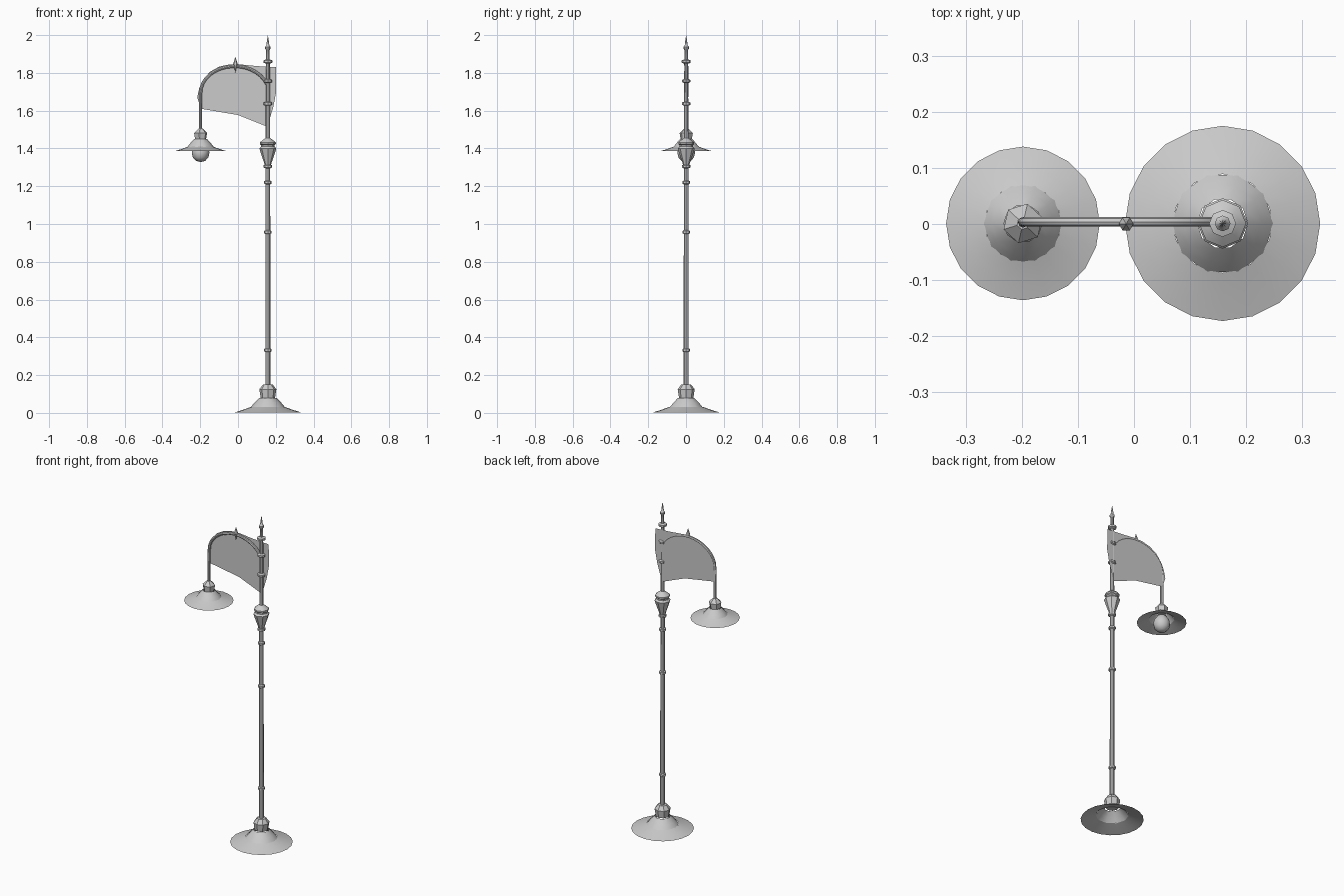
import bpy, bmesh, math
from mathutils import Vector

cube = bpy.data.objects.get("Cube")
if cube:
    bpy.data.objects.remove(cube, do_unlink=True)

grey = bpy.data.materials.new("painted grey metal")
grey.use_nodes = True
grey.diffuse_color = (0.6, 0.6, 0.6, 1)
grey.node_tree.nodes["Principled BSDF"].inputs["Base Color"].default_value = (0.6, 0.6, 0.6, 1)

POST = (0.158, 0.001)
LAMP = (-0.198, 0.001)


def finish(name, bm, smooth=True):
    mesh = bpy.data.meshes.new(name)
    bm.to_mesh(mesh)
    bm.free()
    mesh.materials.append(grey)
    obj = bpy.data.objects.new(name, mesh)
    bpy.context.collection.objects.link(obj)
    if smooth:
        bpy.ops.object.select_all(action="DESELECT")
        obj.select_set(True)
        bpy.context.view_layer.objects.active = obj
        bpy.ops.object.shade_smooth_by_angle(angle=math.radians(35))
    return obj


def lathe(name, centre, profile, sides, turn=0.0):
    """Spin (radius, height) points, listed bottom to top, around a vertical axis."""
    bm = bmesh.new()
    rings = []
    for r, z in profile:
        if r == 0:
            rings.append([bm.verts.new((*centre, z))] * sides)
            continue
        angles = [turn + math.tau * i / sides for i in range(sides)]
        rings.append([bm.verts.new((centre[0] + r * math.cos(a),
                                    centre[1] + r * math.sin(a), z)) for a in angles])
    for low, high in zip(rings, rings[1:]):
        for i in range(sides):
            j = (i + 1) % sides
            corners = list(dict.fromkeys((low[i], low[j], high[j], high[i])))
            bm.faces.new(corners)
    return finish(name, bm)


def tube(name, points, radius, sides=8):
    """Sweep a round section along a path lying in an x-z plane."""
    bm = bmesh.new()
    rings = []
    for i, p in enumerate(points):
        along = (points[min(i + 1, len(points) - 1)] - points[max(i - 1, 0)]).normalized()
        side = Vector((0, 1, 0))
        up = along.cross(side)
        rings.append([bm.verts.new(p + radius * (side * math.cos(a) + up * math.sin(a)))
                      for a in (math.tau * k / sides for k in range(sides))])
    for a, b in zip(rings, rings[1:]):
        for k in range(sides):
            bm.faces.new((a[k], a[(k + 1) % sides], b[(k + 1) % sides], b[k]))
    bm.faces.new(rings[0])
    bm.faces.new(rings[-1])
    bmesh.ops.recalc_face_normals(bm, faces=bm.faces)
    return finish(name, bm)


# Foot: wide open skirt, faceted dome and collar
lathe("base_skirt", POST, [(0.174, 0.003), (0.13, 0.017), (0.088, 0.032)], 20)
lathe("base_dome", POST, [(0.091, 0.03), (0.071, 0.054), (0.045, 0.08)], 10)
lathe("base_collar", POST,
      [(0, 0.08), (0.038, 0.08), (0.045, 0.125), (0.026, 0.15), (0, 0.152)], 8)

# Pole with its rings
lathe("pole", POST, [(0.0135, 0.14), (0.0125, 1.32)], 8)
lathe("upper_pole", POST, [(0.012, 1.42), (0.01, 1.87)], 8)
for i, (z, r) in enumerate([(0.332, 0.02), (0.957, 0.02), (1.22, 0.02), (1.305, 0.022),
                            (1.637, 0.022), (1.757, 0.022), (1.86, 0.024)]):
    lathe(f"pole_ring_{i + 1}", POST,
          [(0.011, z - 0.011), (r, z - 0.006), (r, z + 0.006), (0.011, z + 0.011)], 8)

# Urn-shaped swelling
lathe("pole_urn", POST,
      [(0.013, 1.30), (0.02, 1.325), (0.034, 1.365), (0.045, 1.40), (0.036, 1.41),
       (0.036, 1.418), (0.042, 1.423), (0.042, 1.432), (0.03, 1.442), (0.012, 1.455)], 8)

# Pointed finial at the top of the pole
lathe("top_finial", POST,
      [(0.01, 1.865), (0.009, 1.895), (0.009, 1.92), (0.014, 1.928), (0.014, 1.938),
       (0.008, 1.945), (0.005, 1.97), (0, 2.0)], 8)

# Curved arm: lamp stem rising into an arch that meets the pole
rise, crown, peak = 1.695, -0.018, 1.835
path = [Vector((LAMP[0], 0.002, 1.48)), Vector((LAMP[0], 0.002, 1.62))]
for i in range(15):
    a = math.pi - math.radians(150) * i / 14
    half = crown - LAMP[0]
    path.append(Vector((crown + half * math.cos(a), 0.004,
                        rise + (peak - rise) * math.sin(a))))
path.append(Vector((POST[0] - 0.004, 0.003, 1.74)))
tube("lamp_arm", path, 0.0085)
lathe("arm_finial", (crown + 0.004, 0),
      [(0, 1.80), (0.005, 1.825), (0.013, 1.845), (0.008, 1.86), (0, 1.885)], 6)

# Cloth banner hung behind the arm
top_edge = [(-0.205, 1.72), (-0.185, 1.762), (-0.15, 1.805), (-0.10, 1.833),
            (-0.05, 1.844), (0.0, 1.846), (0.10, 1.836)]
outline = top_edge + [(0.2, 1.83), (0.202, 1.70), (0.187, 1.62), (0.155, 1.515),
                      (0.0, 1.577), (-0.195, 1.61), (-0.216, 1.67)]
bm = bmesh.new()
bm.faces.new([bm.verts.new((x, 0.011, z)) for x, z in reversed(outline)])
bmesh.ops.triangulate(bm, faces=bm.faces)
finish("banner", bm, smooth=False)

# Hanging lamp: collar, dome, wide shade and bulb
lathe("lamp_collar", LAMP,
      [(0, 1.447), (0.03, 1.447), (0.036, 1.482), (0.011, 1.506), (0, 1.507)], 6, 0.3)
lathe("lamp_dome", LAMP, [(0.071, 1.407), (0.056, 1.426), (0.034, 1.45)], 10)
lathe("lamp_shade", LAMP, [(0.137, 1.386), (0.10, 1.397), (0.068, 1.409)], 20)
lathe("lamp_bulb", LAMP,
      [(0, 1.328), (0.024, 1.334), (0.041, 1.352), (0.047, 1.378), (0.042, 1.402),
       (0.025, 1.425), (0, 1.432)], 12)
